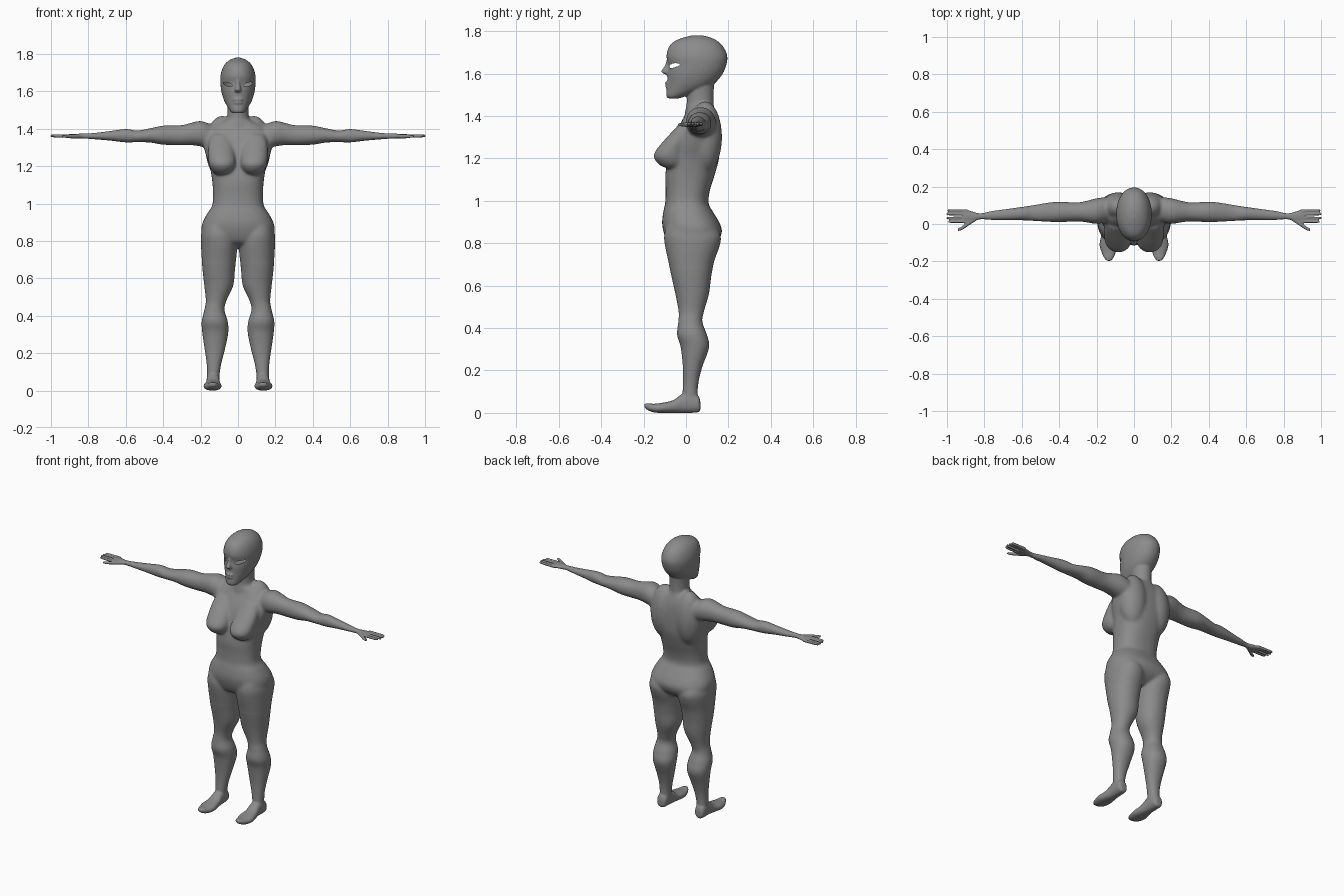
import bpy, bmesh, math
from mathutils import Matrix

bm = bmesh.new()
SIDES = 36


def spline(rings, steps=5):
    """Catmull-Rom interpolation between the key sections."""
    out = []
    for i in range(len(rings) - 1):
        p0, p1 = rings[max(i - 1, 0)], rings[i]
        p2, p3 = rings[i + 1], rings[min(i + 2, len(rings) - 1)]
        for k in range(steps):
            t = k / steps
            out.append([0.5 * (2 * b + (c - a) * t + (2 * a - 5 * b + 4 * c - d) * t * t
                               + (3 * b - a - 3 * c + d) * t ** 3)
                        for a, b, c, d in zip(p0, p1, p2, p3)])
    return out + [list(rings[-1])]


def loft(axis, rings, power=2.0, both=False):
    """Closed loft; ring = (position on axis, a_min, a_max, b_min, b_max)."""
    for side in ((1, -1) if both else (1,)):
        loops = []
        for t, a0, a1, b0, b1 in spline(rings):
            loop = []
            for i in range(SIDES):
                ang = 2 * math.pi * i / SIDES
                c, s = math.cos(ang), math.sin(ang)
                a = (a0 + a1) / 2 + (a1 - a0) / 2 * math.copysign(abs(c) ** (2 / power), c)
                b = (b0 + b1) / 2 + (b1 - b0) / 2 * math.copysign(abs(s) ** (2 / power), s)
                x, y, z = {'x': (t, a, b), 'y': (a, t, b), 'z': (a, b, t)}[axis]
                loop.append(bm.verts.new((x * side, y, z)))
            loops.append(loop)
        faces = [bm.faces.new((p[i], p[(i + 1) % SIDES], q[(i + 1) % SIDES], q[i]))
                 for p, q in zip(loops, loops[1:]) for i in range(SIDES)]
        faces += [bm.faces.new(loops[0]), bm.faces.new(loops[-1])]
        bmesh.ops.recalc_face_normals(bm, faces=faces)


def blob(center, radii, both=False):
    for side in ((1, -1) if both else (1,)):
        m = Matrix.Translation((center[0] * side, center[1], center[2])) @ Matrix.Diagonal((*radii, 1))
        bmesh.ops.create_uvsphere(bm, u_segments=28, v_segments=18, radius=1, matrix=m)


def sym(rings):
    return [(z, -w, w, f, b) for z, w, f, b in rings]


# torso: z, half width, front y, back y
loft('z', sym([(0.765, .05, -.02, .09), (0.79, .13, -.075, .13), (0.82, .185, -.095, .158),
               (0.86, .197, -.108, .170), (0.90, .189, -.113, .156), (0.95, .163, -.107, .126),
               (0.99, .138, -.098, .106), (1.05, .134, -.096, .113), (1.12, .138, -.098, .135),
               (1.20, .152, -.085, .156), (1.27, .175, -.068, .160), (1.33, .188, -.045, .158),
               (1.38, .175, -.018, .152), (1.415, .13, .0, .142), (1.44, .08, .004, .132),
               (1.455, .055, .02, .12)]), 2.4)
# shoulder blades
blob((.085, .09, 1.30), (.09, .08, .17), True)
# breasts
loft('z', [(1.153, .06, .11, -.09, -.04), (1.168, .03, .135, -.125, .0), (1.20, .014, .153, -.151, .0),
           (1.23, .012, .158, -.147, .0), (1.28, .018, .16, -.108, .02), (1.33, .03, .155, -.062, .03),
           (1.37, .05, .14, -.025, .04)], 2.1, True)
# neck
loft('z', sym([(1.38, .085, -.005, .145), (1.42, .074, -.005, .138), (1.46, .058, .003, .13),
               (1.51, .056, .003, .13), (1.57, .06, .0, .135)]))
# head
loft('z', sym([(1.483, .028, -.085, -.03), (1.497, .043, -.093, .01), (1.53, .064, -.091, .10),
               (1.56, .078, -.088, .142), (1.60, .089, -.088, .174), (1.64, .094, -.084, .19),
               (1.68, .094, -.092, .195), (1.72, .084, -.083, .18), (1.75, .066, -.058, .153),
               (1.77, .04, -.01, .115), (1.78, .012, .03, .075)]), 2.1)
# nose, lips
loft('z', sym([(1.592, .012, -.09, -.06), (1.603, .019, -.112, -.06), (1.613, .017, -.117, -.06),
               (1.635, .012, -.101, -.06), (1.665, .012, -.091, -.06)]))
blob((0, -.083, 1.555), (.028, .016, .010))
blob((0, -.083, 1.539), (.026, .015, .010))
# legs
loft('z', [(0.03, .10, .165, -.015, .062), (0.09, .098, .165, -.016, .055), (0.15, .088, .168, -.014, .06),
           (0.22, .070, .178, -.015, .078), (0.31, .052, .191, -.025, .109), (0.37, .055, .194, -.042, .098),
           (0.43, .072, .180, -.036, .077), (0.48, .062, .172, -.035, .085), (0.56, .026, .180, -.05, .108),
           (0.65, .016, .190, -.07, .12), (0.72, .008, .195, -.085, .135), (0.78, .003, .198, -.098, .157),
           (0.83, .01, .198, -.104, .165), (0.88, .03, .185, -.095, .14)], 2.15, True)
# feet: y, x range, z range
loft('y', [(.068, .12, .15, .015, .05), (.058, .105, .165, .003, .08), (.02, .10, .168, 0, .10),
           (-.02, .098, .168, 0, .088), (-.06, .094, .175, .0, .06), (-.11, .088, .184, .0, .048),
           (-.15, .097, .174, .002, .043), (-.18, .109, .160, .013, .045), (-.197, .123, .147, .026, .043)],
     2.3, True)
# arms: x, y range, z range
loft('x', [(.10, .03, .13, 1.32, 1.40), (.15, .01, .142, 1.30, 1.425), (.20, .0, .138, 1.305, 1.442),
           (.25, .008, .125, 1.312, 1.432), (.31, .014, .115, 1.312, 1.418), (.40, .010, .119, 1.315, 1.416),
           (.47, .013, .112, 1.326, 1.402), (.54, .017, .100, 1.328, 1.39), (.60, .020, .091, 1.327, 1.398),
           (.68, .021, .080, 1.336, 1.388), (.76, .022, .069, 1.343, 1.378), (.82, .025, .057, 1.347, 1.374),
           (.86, .014, .066, 1.347, 1.373), (.90, .007, .077, 1.35, 1.371), (.916, .009, .076, 1.353, 1.369)],
     2.1, True)
# fingers
for y, tip in ((.012, .994), (.0325, 1.003), (.053, 1.003), (.0725, .997)):
    loft('x', [(.89, y - .0065, y + .0065, 1.352, 1.370), (.96, y - .0065, y + .0065, 1.353, 1.370),
               (tip - .008, y - .006, y + .006, 1.354, 1.369), (tip, y - .004, y + .004, 1.357, 1.366)], 2.4, True)
# thumbs
loft('x', [(.845, .016, .045, 1.350, 1.370), (.88, -.006, .022, 1.348, 1.370),
           (.915, -.030, -.008, 1.350, 1.368), (.943, -.040, -.024, 1.354, 1.366)], 2, True)

mesh = bpy.data.meshes.new("body")
bm.to_mesh(mesh)
bm.free()
body = bpy.data.objects.new("body", mesh)
bpy.context.collection.objects.link(body)
bpy.context.view_layer.objects.active = body
body.select_set(True)

# fuse the parts into one skin
rem = body.modifiers.new("fuse", 'REMESH')
rem.mode = 'VOXEL'
rem.voxel_size = 0.0047
bpy.ops.object.modifier_apply(modifier=rem.name)

bm = bmesh.new()
bm.from_mesh(body.data)


def soften(verts, times):
    for _ in range(times):
        bmesh.ops.smooth_vert(bm, verts=verts, factor=.5, use_axis_x=True, use_axis_y=True, use_axis_z=True)


# light smoothing everywhere, stronger where limbs meet the trunk
soften(bm.verts[:], 2)
soften([v for v in bm.verts if abs(v.co.x) < .3 and .68 < v.co.z < 1.47], 22)

# open eye sockets, rims snapped to a slanted ellipse
EX, EZ, EA, EB, TILT = .054, 1.637, .024, .010, .25


def eye_coords(p):
    dx = abs(p.x) - EX
    dz = p.z - EZ - TILT * dx
    return dx, dz, math.hypot(dx / EA, dz / EB)


hole = []
for f in bm.faces:
    c = f.calc_center_median()
    if c.y < .03 and eye_coords(c)[2] < 1:
        hole.append(f)
bmesh.ops.delete(bm, geom=hole, context='FACES')
for v in bm.verts:
    if v.is_boundary:
        dx, dz, d = eye_coords(v.co)
        d = max(d, .3)
        v.co.x = math.copysign(EX + dx / d, v.co.x)
        v.co.z = EZ + dz / d + TILT * dx / d
bm.to_mesh(body.data)
bm.free()
bpy.ops.object.shade_smooth()

# dark grey skin
grey = bpy.data.materials.new("dark_grey")
grey.diffuse_color = (.26, .26, .26, 1)
body.data.materials.clear()
body.data.materials.append(grey)
